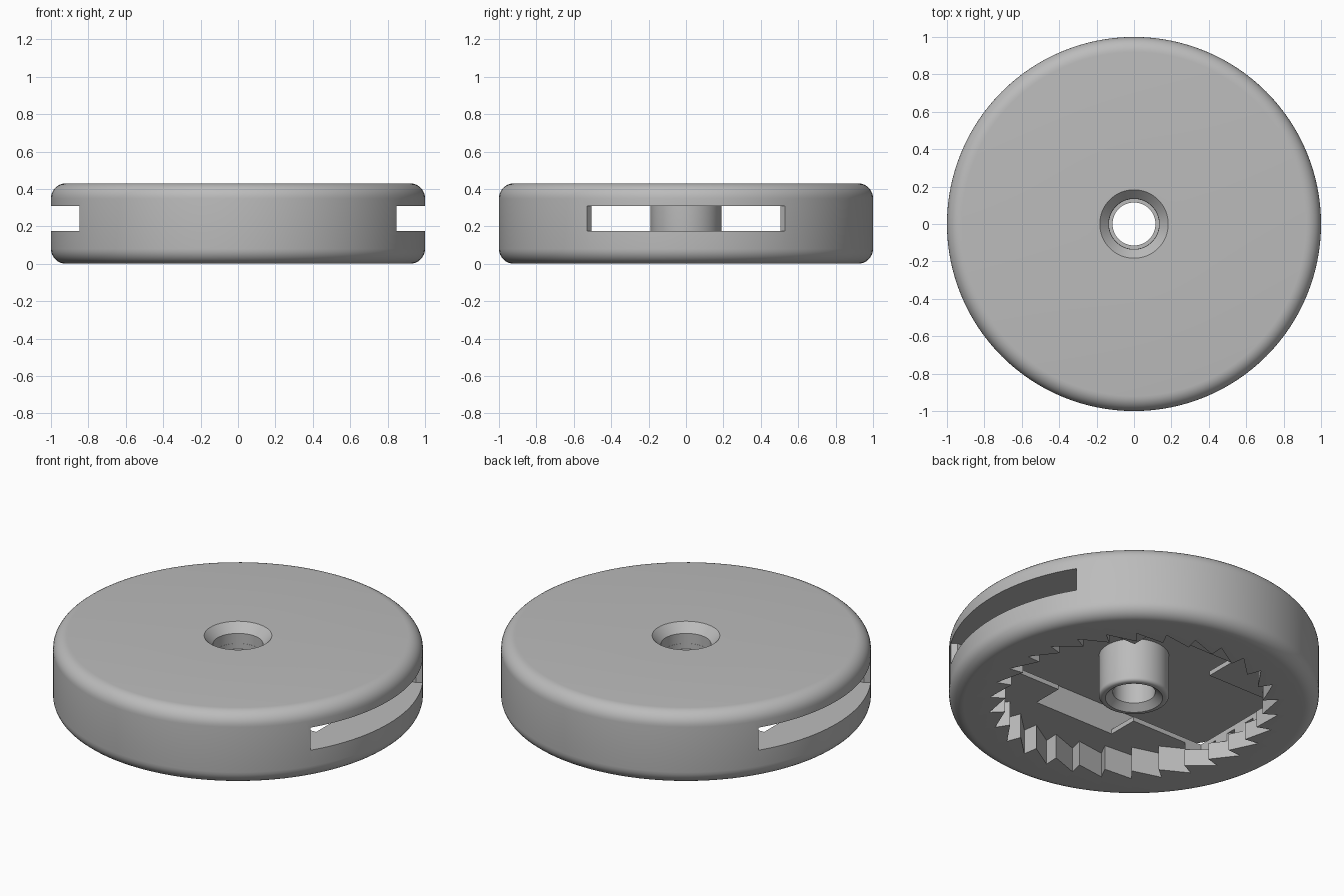
import bpy, bmesh
from math import sin, cos, pi, radians

cube = bpy.data.objects.get("Cube")
if cube:
    bpy.data.objects.remove(cube, do_unlink=True)

grey = bpy.data.materials.new("plain_grey")
grey.use_nodes = True
grey.diffuse_color = (0.5, 0.5, 0.5, 1)
grey.node_tree.nodes["Principled BSDF"].inputs["Base Color"].default_value = (0.5, 0.5, 0.5, 1)


def finish(name, bm):
    bmesh.ops.recalc_face_normals(bm, faces=bm.faces)
    mesh = bpy.data.meshes.new(name)
    bm.to_mesh(mesh)
    bm.free()
    mesh.materials.append(grey)
    obj = bpy.data.objects.new(name, mesh)
    bpy.context.collection.objects.link(obj)
    return obj


def lathe(name, profile, steps):
    """Ring turned from a closed (radius, height) outline."""
    bm = bmesh.new()
    rings = [[bm.verts.new((r * cos(2 * pi * i / steps), r * sin(2 * pi * i / steps), z))
              for r, z in profile] for i in range(steps)]
    n = len(profile)
    for i in range(steps):
        a, b = rings[i], rings[(i + 1) % steps]
        for j in range(n):
            k = (j + 1) % n
            bm.faces.new((a[j], a[k], b[k], b[j]))
    return finish(name, bm)


def prism(name, outline, z0, z1):
    bm = bmesh.new()
    low = [bm.verts.new((x, y, z0)) for x, y in outline]
    high = [bm.verts.new((x, y, z1)) for x, y in outline]
    bm.faces.new(low)
    bm.faces.new(high)
    n = len(outline)
    for i in range(n):
        k = (i + 1) % n
        bm.faces.new((low[i], low[k], high[k], high[i]))
    return finish(name, bm)


def box(name, hx, hy, z0, z1):
    return prism(name, [(-hx, -hy), (hx, -hy), (hx, hy), (-hx, hy)], z0, z1)


def fillet(r, z, radius, start, steps=8):
    """Quarter round about (r, z), starting at the given angle in degrees."""
    return [(r + radius * cos(radians(start + 90 * i / steps)),
             z + radius * sin(radians(start + 90 * i / steps))) for i in range(steps + 1)]


def activate(obj):
    bpy.ops.object.select_all(action='DESELECT')
    obj.select_set(True)
    bpy.context.view_layer.objects.active = obj


HEIGHT, ROUND = 0.43, 0.08
CEILING, FLOOR, RECESS = 0.31, 0.175, 0.147

# Disc body with rounded rims and a countersunk bore
body = lathe("disc_body",
             [(0.135, 0)] + fillet(1 - ROUND, ROUND, ROUND, -90)
             + fillet(1 - ROUND, HEIGHT - ROUND, ROUND, 0)
             + [(0.183, HEIGHT), (0.135, 0.38)], 128)

# Sawtooth recess in the underside
TEETH = 30
teeth = []
for i in range(TEETH):
    for r, step in ((0.785, 0), (0.70, 1)):
        a = radians(3) + 2 * pi * (i + step) / TEETH
        teeth.append((r * cos(a), r * sin(a)))

# Cross slot, slightly flared at both mouths
corner = [(0.82, 0.505), (0.9, 0.57), (1.1, 0.57)]
slot = ([(x, -y) for x, y in corner] + [(x, y) for x, y in reversed(corner)]
        + [(-x, y) for x, y in corner] + [(-x, -y) for x, y in reversed(corner)])

cutters = [
    prism("ratchet_recess", teeth, -0.1, RECESS),
    prism("cross_slot", slot, FLOOR, CEILING),
    box("wide_opening", 0.265, 0.503, 0.1, 0.25),
    box("narrow_opening", 0.74, 0.32, 0.1, 0.24),
]
for cutter in cutters:
    mod = body.modifiers.new(cutter.name, 'BOOLEAN')
    mod.operation = 'DIFFERENCE'
    mod.solver = 'EXACT'
    mod.object = cutter
    activate(body)
    bpy.ops.object.modifier_apply(modifier=mod.name)
    bpy.data.objects.remove(cutter, do_unlink=True)

# Hub tube hanging from the ceiling, with a ledge inside the bore
hub = lathe("hub",
            [(0.115, 0.085), (0.155, 0.05)] + fillet(0.17, 0.07, 0.02, -90, 4)
            + [(0.19, 0.32), (0.134, 0.32), (0.134, 0.287), (0.115, 0.287)], 64)

for obj in (body, hub):
    activate(obj)
    bpy.ops.object.shade_smooth_by_angle(angle=radians(25))
